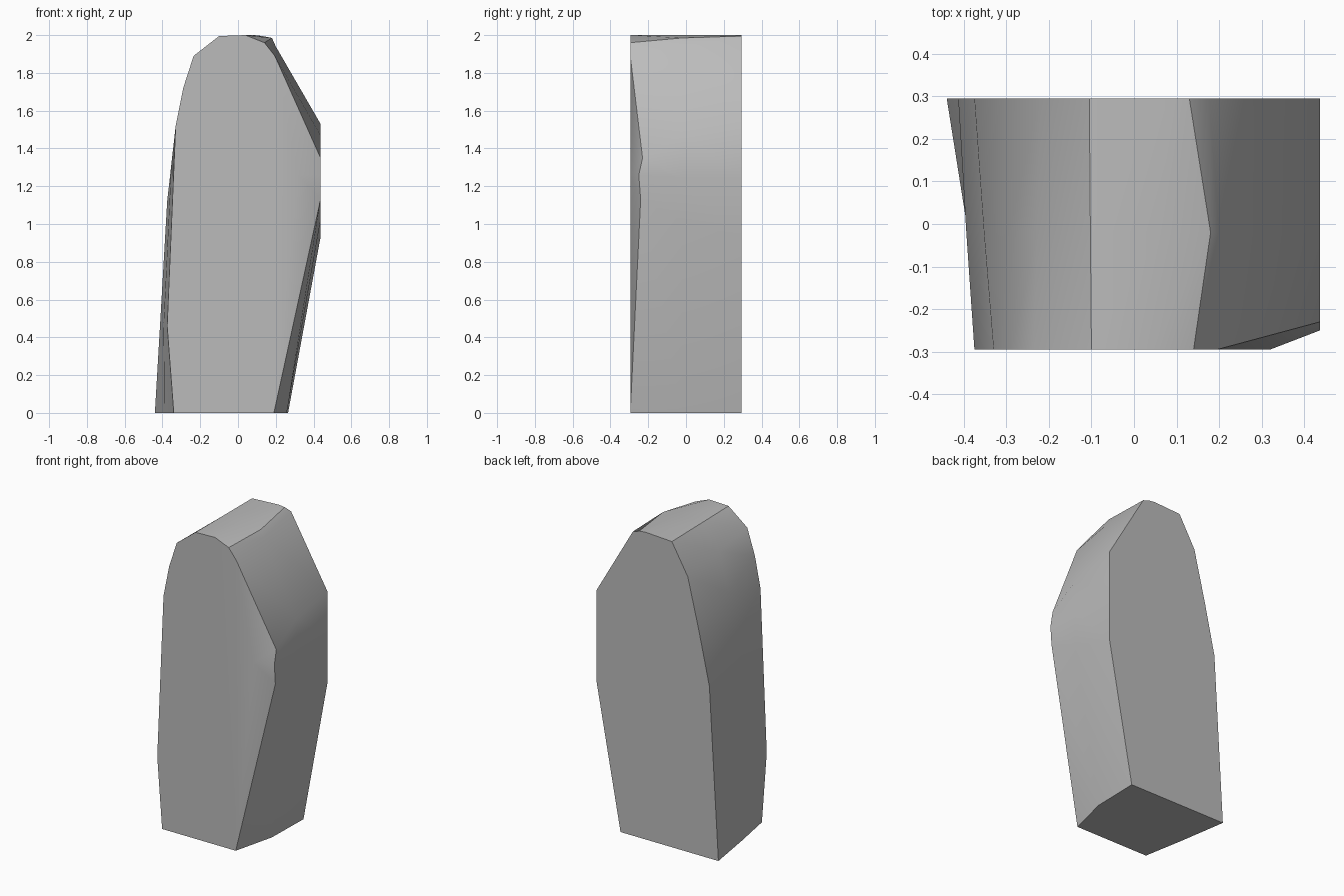
import bpy
import bmesh
from math import radians
from mathutils import Vector

default_cube = bpy.data.objects.get("Cube")
if default_cube:
    bpy.data.objects.remove(default_cube, do_unlink=True)

HALF_DEPTH = 0.295
SIDE = 0.437
MIDDLE_Y = -0.02


def profile(points, y):
    """Place an outline of (x, z) points, or (x, z, own y) points, at depth y."""
    return [Vector((p[0], p[2] if len(p) > 2 else y, p[1])) for p in points]


# Stone material
stone = bpy.data.materials.new("stone_grey")
stone.use_nodes = True
grey = (0.5, 0.5, 0.5, 1.0)
stone.diffuse_color = grey
stone.node_tree.nodes["Principled BSDF"].inputs["Base Color"].default_value = grey

# Outlines run from the lower -x corner, over the top, to the lower +x corner
front = profile([
    (-.34, 0), (-.375, .46), (-.33, 1.52), (-.29, 1.72), (-.235, 1.89),
    (-.1, 1.995), (.04, 2), (.14, 1.96), (.195, 1.89),
    (SIDE, 1.35, -.23), (SIDE, 1.26, -.25), (SIDE, 1.13, -.24), (.19, 0),
], -HALF_DEPTH)
back = profile([
    (-.44, 0), (-.413, .46), (-.375, 1.12), (-.3, 1.46), (-.22, 1.79),
    (-.105, 1.99), (.087, 2), (.13, 1.995), (.176, 1.98),
    (SIDE, 1.53), (SIDE, 1.25), (SIDE, .93), (.265, 0),
], HALF_DEPTH)

# Middle outline: the average of both ends, bulging along the shoulder and base
middle = [a.lerp(b, 0.5) for a, b in zip(front, back)]
middle[7:] = profile([
    (.18, 1.985), (.2, 1.94), (SIDE, 1.47), (SIDE, 1.25), (SIDE, 1.02), (.258, 0),
], MIDDLE_Y)
for point in middle:
    point.y = MIDDLE_Y

bm = bmesh.new()
rings = [[bm.verts.new(p) for p in outline] for outline in (front, middle, back)]

# Skin between the outlines, closing under the base
for near, far in zip(rings, rings[1:]):
    count = len(near)
    for i in range(count):
        j = (i + 1) % count
        bm.faces.new((near[i], near[j], far[j], far[i]))

# Flat back, and flat front with a faceted slope falling off towards +x
bm.faces.new(rings[-1])
face_edge = bm.verts.new((.32, -HALF_DEPTH, 1.26))
ring = rings[0]
bm.faces.new(ring[:9] + [face_edge, ring[-1]])
for a, b in zip(ring[8:], ring[9:]):
    bm.faces.new((a, b, face_edge))

bmesh.ops.recalc_face_normals(bm, faces=bm.faces)
mesh = bpy.data.meshes.new("standing_stone")
bm.to_mesh(mesh)
bm.free()
mesh.materials.append(stone)

standing_stone = bpy.data.objects.new("standing_stone", mesh)
bpy.context.collection.objects.link(standing_stone)
bpy.ops.object.select_all(action="DESELECT")
standing_stone.select_set(True)
bpy.context.view_layer.objects.active = standing_stone
bpy.ops.object.shade_smooth_by_angle(angle=radians(35))
